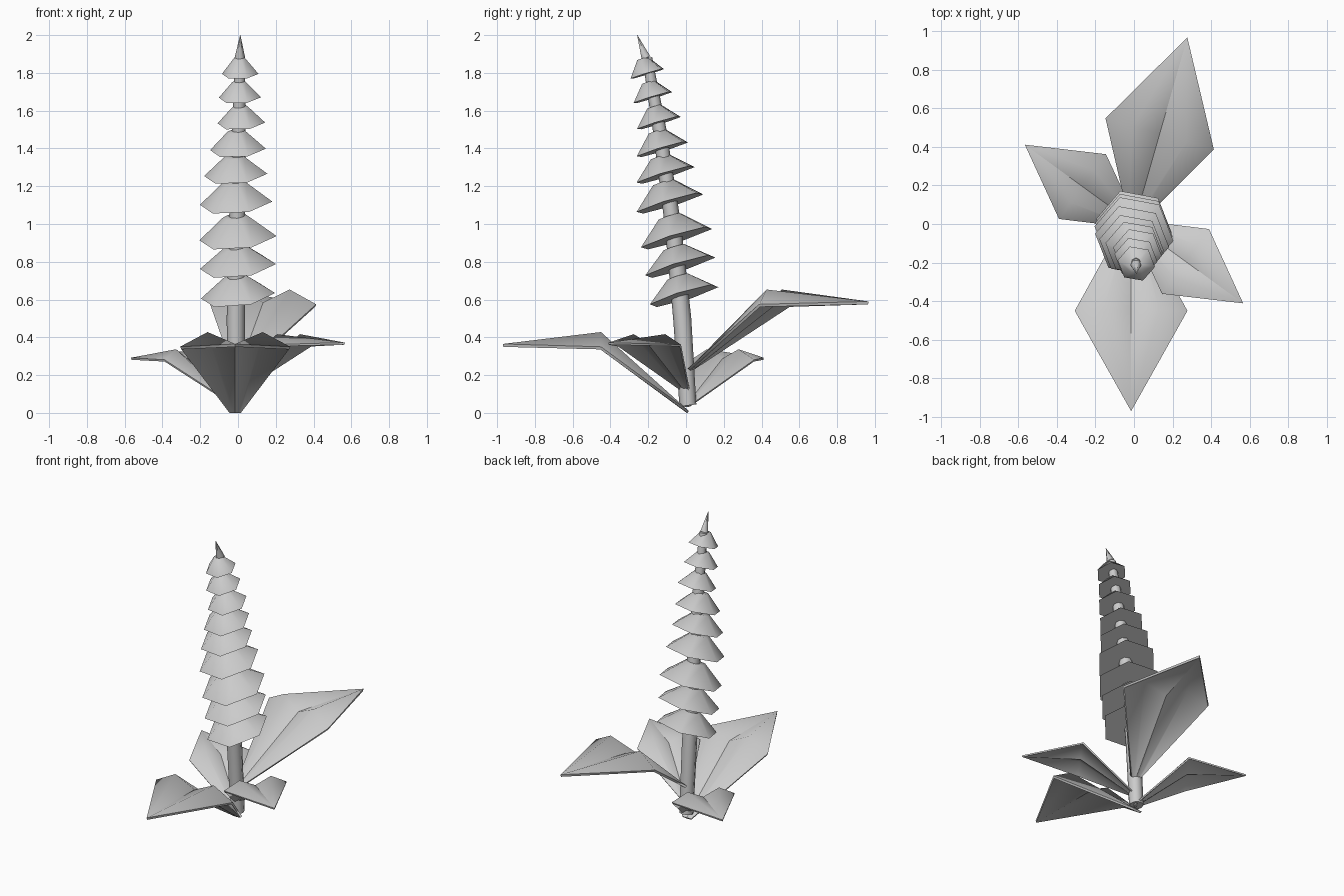
import bpy, bmesh
from math import radians, cos, sin, pi
from mathutils import Vector

if "Cube" in bpy.data.objects:
    bpy.data.objects.remove(bpy.data.objects["Cube"], do_unlink=True)

grey = bpy.data.materials.new("plain_grey")
grey.use_nodes = True
grey.diffuse_color = (0.6, 0.6, 0.6, 1)
grey.node_tree.nodes["Principled BSDF"].inputs["Base Color"].default_value = (0.6, 0.6, 0.6, 1)


def finish(name, bm):
    bmesh.ops.recalc_face_normals(bm, faces=bm.faces)
    mesh = bpy.data.meshes.new(name)
    bm.to_mesh(mesh)
    bm.free()
    mesh.materials.append(grey)
    ob = bpy.data.objects.new(name, mesh)
    bpy.context.collection.objects.link(ob)
    bpy.ops.object.select_all(action='DESELECT')
    ob.select_set(True)
    bpy.context.view_layer.objects.active = ob
    bpy.ops.object.shade_smooth_by_angle(angle=radians(65))
    return ob


def loft(name, rings, axis, sides, phase=0.0):
    """Capped skin through rings of (centre, radius), all square to one axis."""
    bm = bmesh.new()
    turn = Vector((0, 0, 1)).rotation_difference(Vector(axis))
    loops = []
    for centre, radius in rings:
        loop = []
        for i in range(sides):
            a = phase + 2 * pi * i / sides
            loop.append(bm.verts.new(Vector(centre) + turn @ Vector((radius * cos(a), radius * sin(a), 0))))
        loops.append(loop)
    for low, high in zip(loops, loops[1:]):
        for i in range(sides):
            j = (i + 1) % sides
            bm.faces.new((low[i], low[j], high[j], high[i]))
    bm.faces.new(loops[0][::-1])
    bm.faces.new(loops[-1])
    return finish(name, bm)


# Stem, bending gently forward
stem = [((-0.01, 0.01, 0.04), 0.045), ((-0.012, -0.02, 0.5), 0.048),
        ((-0.005, -0.07, 1.0), 0.043), ((0.005, -0.14, 1.5), 0.036),
        ((0.01, -0.205, 1.88), 0.026)]
loft("stem", stem, (0.01, -0.12, 1), 8)

# Pointed tip
loft("stem_tip", [((0.01, -0.212, 1.88), 0.028), ((0.012, -0.258, 2.0), 0.001)], (0, -0.35, 1), 6)

# Tilted six-sided bells: rim centre x, y, z, rim radius, height
bells = [(0.0, -0.01, 0.62, 0.2, 0.105), (0.0, -0.03, 0.775, 0.205, 0.105),
         (0.0, -0.05, 0.925, 0.208, 0.12), (-0.01, -0.085, 1.11, 0.195, 0.115),
         (-0.012, -0.108, 1.26, 0.17, 0.1), (0.0, -0.125, 1.395, 0.15, 0.1),
         (0.018, -0.143, 1.535, 0.128, 0.09), (0.01, -0.175, 1.67, 0.113, 0.085),
         (0.012, -0.205, 1.795, 0.098, 0.085)]
for n, (x, y, z, r, h) in enumerate(bells):
    axis = Vector((-0.13 + 0.01 * n, -0.3, 1)).normalized()
    rim = Vector((x, y, z))
    loft(f"bell_{n + 1}", [(rim, r), (rim + axis * h, r * 0.32)], axis, 6, radians(-10))


def leaf(name, place, yaw, size):
    """Folded diamond blade along +y with a sunken midrib."""
    bm = bmesh.new()
    base = [bm.verts.new((0.0175 * i, 0, 0)) for i in range(-2, 3)]
    heights = (0.34, 0.418, 0.35, 0.418, 0.34)
    wide = [bm.verts.new((0.146 * (i - 2), 0.465, z)) for i, z in enumerate(heights)]
    tip = bm.verts.new((0, 0.985, 0.355))
    for i in range(4):
        bm.faces.new((base[i], base[i + 1], wide[i + 1], wide[i]))
        bm.faces.new((wide[i], wide[i + 1], tip))
    bmesh.ops.recalc_face_normals(bm, faces=bm.faces)
    bmesh.ops.solidify(bm, geom=bm.faces[:], thickness=0.014)
    ob = finish(name, bm)
    # Crease along the midrib
    for e in ob.data.edges:
        if all(abs(ob.data.vertices[v].co.x) < 0.002 for v in e.vertices):
            e.use_edge_sharp = True
    ob.location = place
    ob.rotation_euler = (0, 0, radians(yaw))
    ob.scale = (size, size, size)


leaf("front_leaf", (-0.015, 0.015, 0.01), 180, 1)
leaf("back_leaf", (0.005, 0.02, 0.235), -16, 1)
leaf("back_right_leaf", (0, 0, 0.04), 54, 0.71)
leaf("front_left_leaf", (0, 0, 0.12), -126, 0.71)
